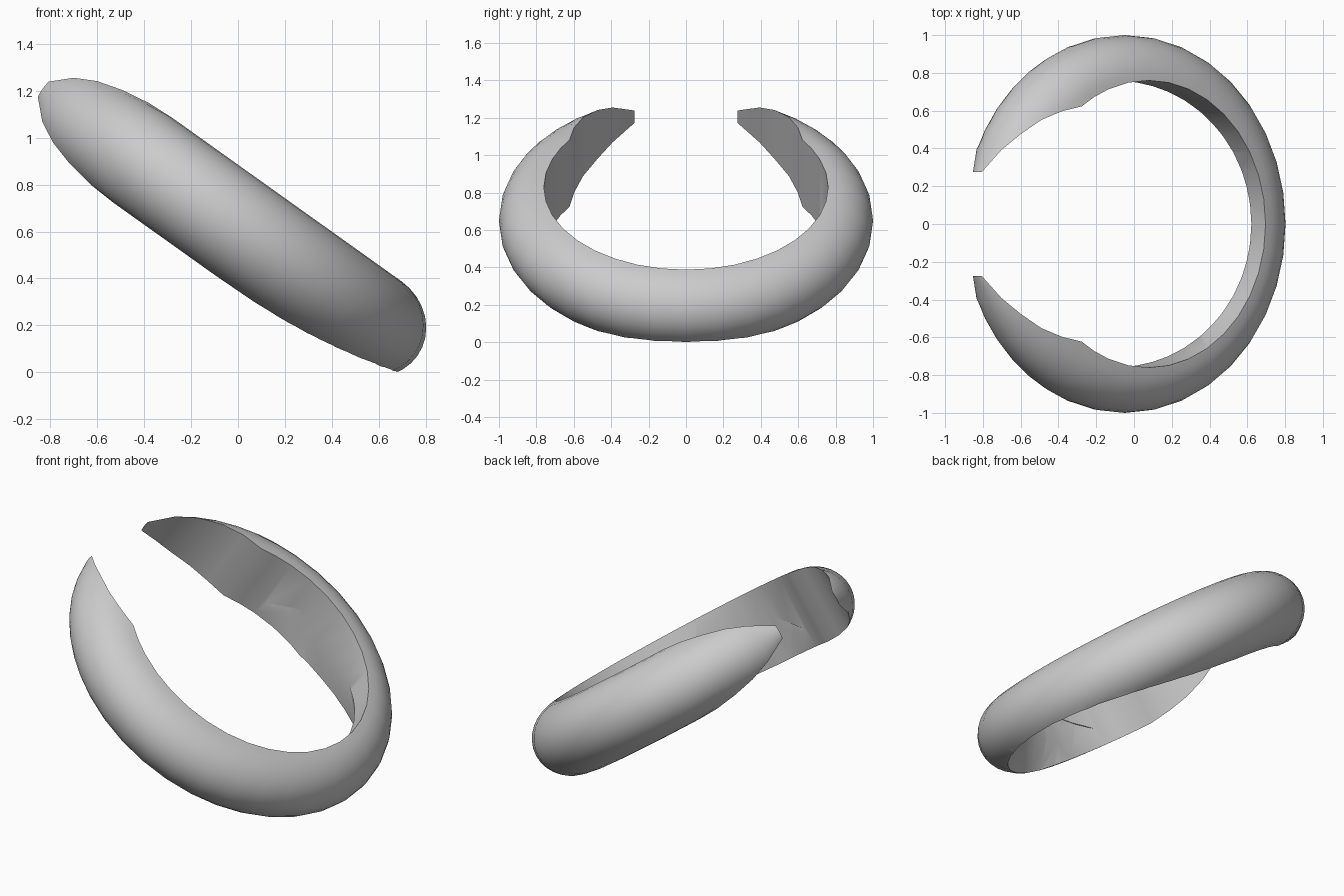
import bpy
import bmesh
import math
from mathutils import Matrix, Vector

cube = bpy.data.objects.get("Cube")
if cube:
    bpy.data.objects.remove(cube, do_unlink=True)

INNER, OUTER, HALF_HEIGHT = 0.76, 1.0, 0.22
TILT = math.radians(35.5)
CENTRE = Vector((-0.05, 0, 0.65))
TAPER = [(0, INNER), (125, INNER), (141, 0.875), (156, 0.965), (164, 0.996)]
ARC_STEPS = 16

grey = bpy.data.materials.new("plain_grey")
grey.use_nodes = True
colour = (0.6, 0.6, 0.6, 1)
grey.diffuse_color = colour
grey.node_tree.nodes["Principled BSDF"].inputs["Base Color"].default_value = colour


def new_object(name, bm):
    bmesh.ops.recalc_face_normals(bm, faces=bm.faces)
    mesh = bpy.data.meshes.new(name)
    bm.to_mesh(mesh)
    bm.free()
    obj = bpy.data.objects.new(name, mesh)
    bpy.context.collection.objects.link(obj)
    mesh.materials.append(grey)
    return obj


def inner_radius(angle):
    """Inner wall radius, running out to the rim at the open ends."""
    a = abs(angle)
    for (a0, r0), (a1, r1) in zip(TAPER, TAPER[1:]):
        if a <= a1:
            return r0 + (r1 - r0) * (a - a0) / (a1 - a0)
    return TAPER[-1][1]


def section(angle):
    """D-shaped section: flat inside, half-ellipse outside."""
    depth = OUTER - INNER
    r_in = inner_radius(angle)
    limit = math.acos((r_in - INNER) / depth)
    t = math.radians(angle)
    points = []
    for i in range(ARC_STEPS + 1):
        s = -limit + 2 * limit * i / ARC_STEPS
        r = INNER + depth * math.cos(s)
        points.append((r * math.cos(t), r * math.sin(t), HALF_HEIGHT * math.sin(s)))
    return points


# Open band swept round the ring, then tilted
half = [0, 10, 20, 30, 40, 50, 60, 70, 80, 90, 100, 110, 118, 125, 133, 141, 149, 156, 164]
angles = [-a for a in reversed(half[1:])] + half
bm = bmesh.new()
rings = [[bm.verts.new(p) for p in section(a)] for a in angles]
for a, b in zip(rings, rings[1:]):
    for i in range(len(a)):
        j = (i + 1) % len(a)
        bm.faces.new((a[i], a[j], b[j], b[i]))
bm.faces.new(rings[0])
bm.faces.new(rings[-1])
bm.transform(Matrix.Translation(CENTRE) @ Matrix.Rotation(TILT, 4, 'Y'))
band = new_object("open_band", bm)

# Upright oval cutter that opens the low inner edge
bm = bmesh.new()
bmesh.ops.create_cone(bm, cap_ends=True, segments=48, radius1=1, radius2=1, depth=1)
for v in bm.verts:
    z = v.co.z + 0.2
    v.co = Vector((0.65 * v.co.x + 0.2 * (0.14 - z), 0.757 * v.co.y, z))
cutter = new_object("oval_cutter", bm)
cutter.hide_render = True

cut = band.modifiers.new("oval_cut", 'BOOLEAN')
cut.operation = 'DIFFERENCE'
cut.solver = 'EXACT'
cut.object = cutter
bpy.ops.object.select_all(action='DESELECT')
band.select_set(True)
bpy.context.view_layer.objects.active = band
bpy.ops.object.modifier_apply(modifier=cut.name)
bpy.data.objects.remove(cutter, do_unlink=True)
bpy.ops.object.shade_smooth_by_angle(angle=math.radians(30))
